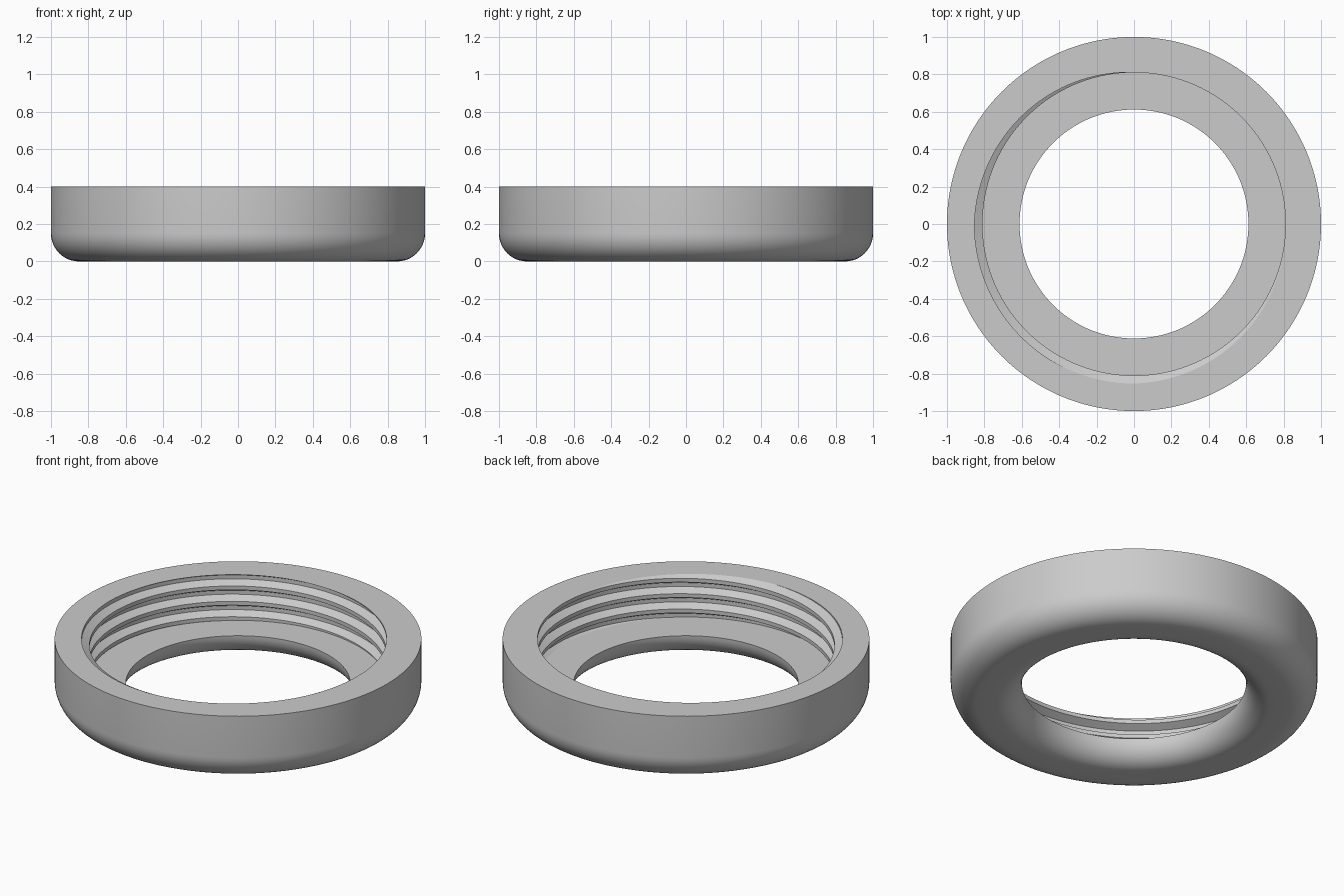
import bpy, bmesh, math

cube = bpy.data.objects.get("Cube")
if cube:
    bpy.data.objects.remove(cube, do_unlink=True)

SEGMENTS = 192
HEIGHT, FLOOR = 0.4, 0.133
OUTER, HOLE = 1.0, 0.612
CREST, ROOT, PITCH = 0.81, 0.853, 0.0925
TURN = 2 * math.pi


def arc(cx, cz, r, start, end, steps=12):
    """Points of a circular arc in the (radius, height) plane, angles in degrees."""
    angles = [math.radians(start + (end - start) * i / steps) for i in range(steps + 1)]
    return [(cx + r * math.cos(a), cz + r * math.sin(a)) for a in angles]


def thread_radius(phase):
    """Trapezoid groove: rising flank, root, falling flank, crest."""
    p = (phase % 1.0) * 4
    depth = max(0.0, min(1.0, p, 3 - p))
    return CREST + (ROOT - CREST) * depth


def thread_points(theta):
    """Right-handed thread, cut off by the rim and the floor."""
    points = []
    for step in range(4, -21, -1):
        z = HEIGHT + PITCH * (step / 4 - 1 + theta / TURN)
        z = max(FLOOR, min(HEIGHT, z))
        points.append((thread_radius((z - HEIGHT) / PITCH - theta / TURN), z))
    return points


# Underside: rounded hole edge, flat base, rounded outer edge
base = arc(HOLE + FLOOR, FLOOR, FLOOR, 180, 270) + arc(OUTER - 0.15, 0.15, 0.15, 270, 360)

# Sweep the closed section around the axis
bm = bmesh.new()
columns = []
for i in range(SEGMENTS + 1):
    theta = TURN * i / SEGMENTS
    section = base + [(OUTER, HEIGHT)] + thread_points(theta)
    columns.append([bm.verts.new((r * math.cos(theta), r * math.sin(theta), z))
                    for r, z in section])
for a, b in zip(columns, columns[1:]):
    for j in range(len(a)):
        k = (j + 1) % len(a)
        bm.faces.new((a[j], b[j], b[k], a[k]))
bmesh.ops.remove_doubles(bm, verts=bm.verts, dist=1e-5)
bmesh.ops.recalc_face_normals(bm, faces=bm.faces)

mesh = bpy.data.meshes.new("threaded_ring")
bm.to_mesh(mesh)
bm.free()
ring = bpy.data.objects.new("threaded_ring", mesh)
bpy.context.collection.objects.link(ring)

# Plain grey
grey = bpy.data.materials.new("grey")
grey.use_nodes = True
colour = (0.6, 0.6, 0.6, 1)
grey.diffuse_color = colour
grey.node_tree.nodes["Principled BSDF"].inputs["Base Color"].default_value = colour
mesh.materials.append(grey)

# Smooth curves, sharp thread and rim edges
bpy.ops.object.select_all(action='DESELECT')
ring.select_set(True)
bpy.context.view_layer.objects.active = ring
bpy.ops.object.shade_smooth_by_angle(angle=math.radians(20))
